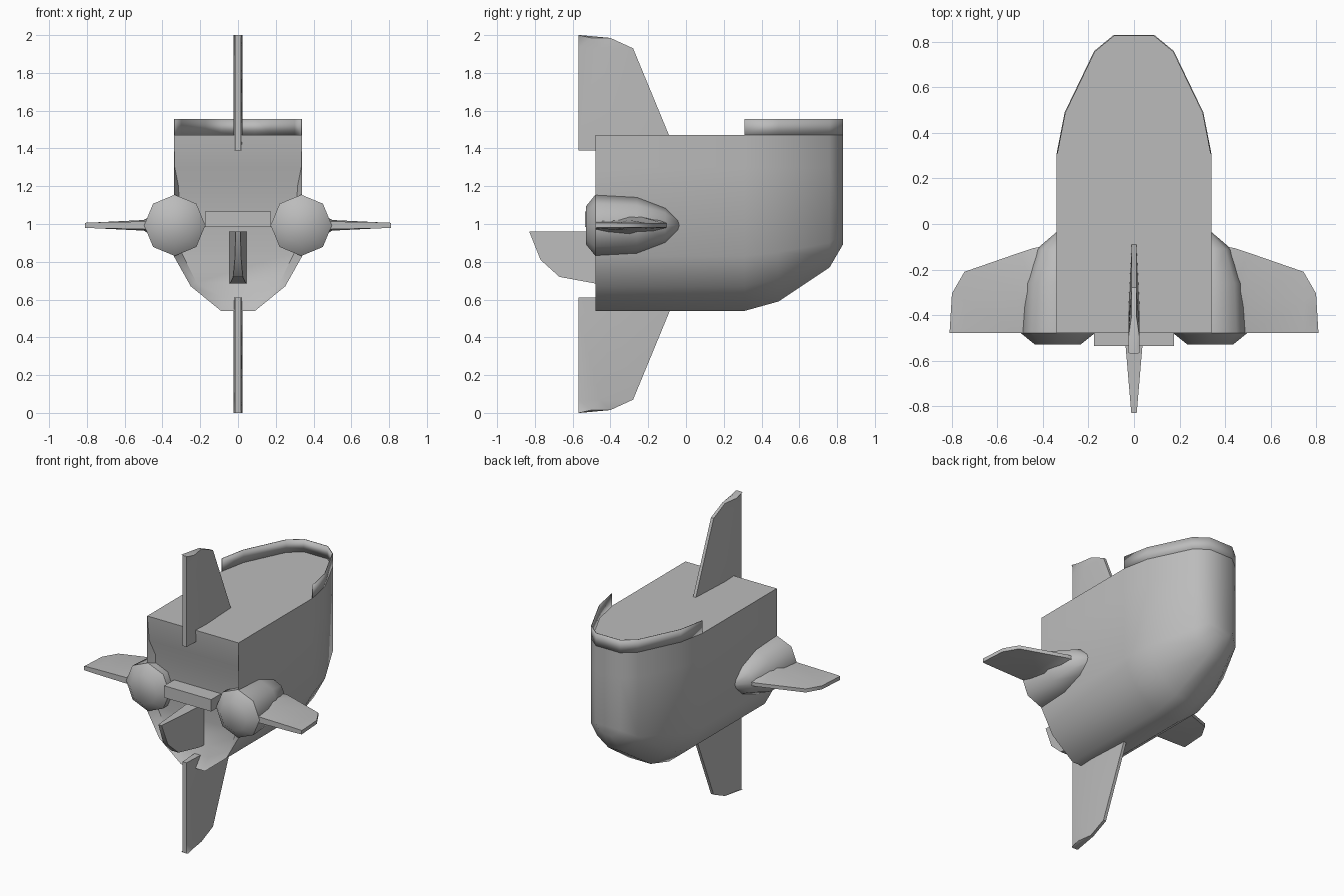
import bpy, bmesh, math
from mathutils import Vector

cube = bpy.data.objects.get("Cube")
if cube:
    bpy.data.objects.remove(cube)

grey = bpy.data.materials.new("plain_grey")
grey.use_nodes = True
colour = (0.5, 0.5, 0.5, 1)
grey.diffuse_color = colour
grey.node_tree.nodes["Principled BSDF"].inputs["Base Color"].default_value = colour


def finish(name, bm, angle=50):
    """Turn a bmesh into a grey object, smooth except at sharp edges."""
    bmesh.ops.recalc_face_normals(bm, faces=bm.faces)
    mesh = bpy.data.meshes.new(name)
    bm.to_mesh(mesh)
    bm.free()
    mesh.materials.append(grey)
    obj = bpy.data.objects.new(name, mesh)
    bpy.context.collection.objects.link(obj)
    bpy.ops.object.select_all(action='DESELECT')
    obj.select_set(True)
    bpy.context.view_layer.objects.active = obj
    bpy.ops.object.shade_smooth_by_angle(angle=math.radians(angle))
    return obj


def loft(name, rings, angle=50):
    """Skin a row of closed rings; each end is capped with strips."""
    bm = bmesh.new()
    rows = [[bm.verts.new(p) for p in ring] for ring in rings]
    n = len(rows[0])
    for a, b in zip(rows, rows[1:]):
        for i in range(n):
            j = (i + 1) % n
            bm.faces.new((a[i], a[j], b[j], b[i]))
    for row in (rows[0], rows[-1]):
        for i in range(n // 2 - 1):
            bm.faces.new((row[i], row[i + 1], row[n - 2 - i], row[n - 1 - i]))
    return finish(name, bm, angle)


def both_sides(half):
    return half + [(-x, y, z) for x, y, z in reversed(half)]


# Hull: cross-sections from the dished stern to the rounded bow
DECK = 1.47
section = [(0.34, DECK), (0.34, 1.3), (0.34, 0.83), (0.25, 0.67), (0.09, 0.54)]
stations = [(-0.48, 0.34, 0.54, 1), (0.31, 0.34, 0.54, 1), (0.49, 0.305, 0.59, 0.9),
            (0.76, 0.175, 0.77, 0.45), (0.83, 0.09, 0.89, 0.2)]
dish = [(0.335, -0.465, 1.3), (0.315, -0.43, 1.2), (0.3, -0.43, 0.85),
        (0.22, -0.43, 0.69), (0.08, -0.43, 0.61)]
rings = [both_sides(dish)]
for y, width, keel, squash in stations:
    half = []
    for x, z in section:
        if z < 1:
            z = keel + (z - 0.54) * squash
        half.append((x * width / 0.34, y, z))
    rings.append(both_sides(half))
loft("hull", rings)

# Bulwark: thin raised wall around the bow
bm = bmesh.new()
outline = [(w, y) for y, w, k, s in stations[1:]]
outline += [(-x, y) for x, y in reversed(outline)]
lower = [bm.verts.new((x, y, DECK)) for x, y in outline]
upper = [bm.verts.new((x, y, 1.555)) for x, y in outline]
for i in range(len(outline) - 1):
    bm.faces.new((lower[i], lower[i + 1], upper[i + 1], upper[i]))
wall = finish("bow_bulwark", bm)
solid = wall.modifiers.new("thickness", 'SOLIDIFY')
solid.thickness = 0.005
centre = Vector((0, 0.5, 1.5))
face = wall.data.polygons[0]
solid.offset = -1 if face.normal.dot(face.center - centre) > 0 else 1


# Upper and lower fins: tapering lens sections
def fin(name, place):
    rings = []
    for lead, z in [(-0.06, 1.39), (-0.09, DECK), (-0.28, 1.93), (-0.4, 1.985), (-0.56, 2)]:
        mid = -0.57 + (lead + 0.57) * 0.4
        rings.append(both_sides([(0.015, -0.57, place(z)), (0.025, mid, place(z)),
                                 (0.01, lead, place(z))]))
    loft(name, rings, 30)


fin("upper_fin", lambda z: z)
fin("lower_fin", lambda z: 2 - z)

# Rudder: wedge that thickens towards the stern
rings = []
for back, z in [(-0.83, 0.96), (-0.77, 0.81), (-0.67, 0.72), (-0.48, 0.685)]:
    rings.append(both_sides([(0.012 + (y + 0.83) * 0.085, y, z) for y in (back, -0.4)]))
loft("rudder", rings, 30)

# Stern ledge
bm = bmesh.new()
bmesh.ops.create_cube(bm, size=1)
bmesh.ops.scale(bm, vec=(0.35, 0.135, 0.08), verts=bm.verts)
bmesh.ops.translate(bm, vec=(0, -0.4675, 1.025), verts=bm.verts)
finish("stern_ledge", bm, 30)

for side, label in ((1, "left"), (-1, "right")):
    # Engine pod: eight-sided body of changing radius
    rings = []
    for y, radius, x in [(-0.53, 0.1, 0.335), (-0.48, 0.162, 0.335), (-0.26, 0.15, 0.335),
                         (-0.11, 0.093, 0.335), (-0.035, 0.03, 0.31)]:
        ring = []
        for k in range(8):
            a = math.tau * k / 8
            ring.append((side * (x + radius * math.sin(a)), y, 0.993 + radius * math.cos(a)))
        rings.append(ring)
    loft(label + "_engine_pod", rings)

    # Wing: flat swept sections flaring into the pod
    rings = []
    for x, lead, thick in [(0.38, -0.1, 0.085), (0.44, -0.105, 0.06), (0.5, -0.125, 0.028),
                           (0.745, -0.21, 0.016), (0.8, -0.305, 0.014), (0.81, -0.47, 0.013)]:
        mid = -0.48 + (lead + 0.48) * 0.5
        z = 0.993
        tail = min(thick, 0.02)
        rings.append([(side * x, -0.48, z + tail), (side * x, mid, z + thick),
                      (side * x, lead, z + 0.012), (side * x, lead, z - 0.012),
                      (side * x, mid, z - thick), (side * x, -0.48, z - tail)])
    loft(label + "_wing", rings)
